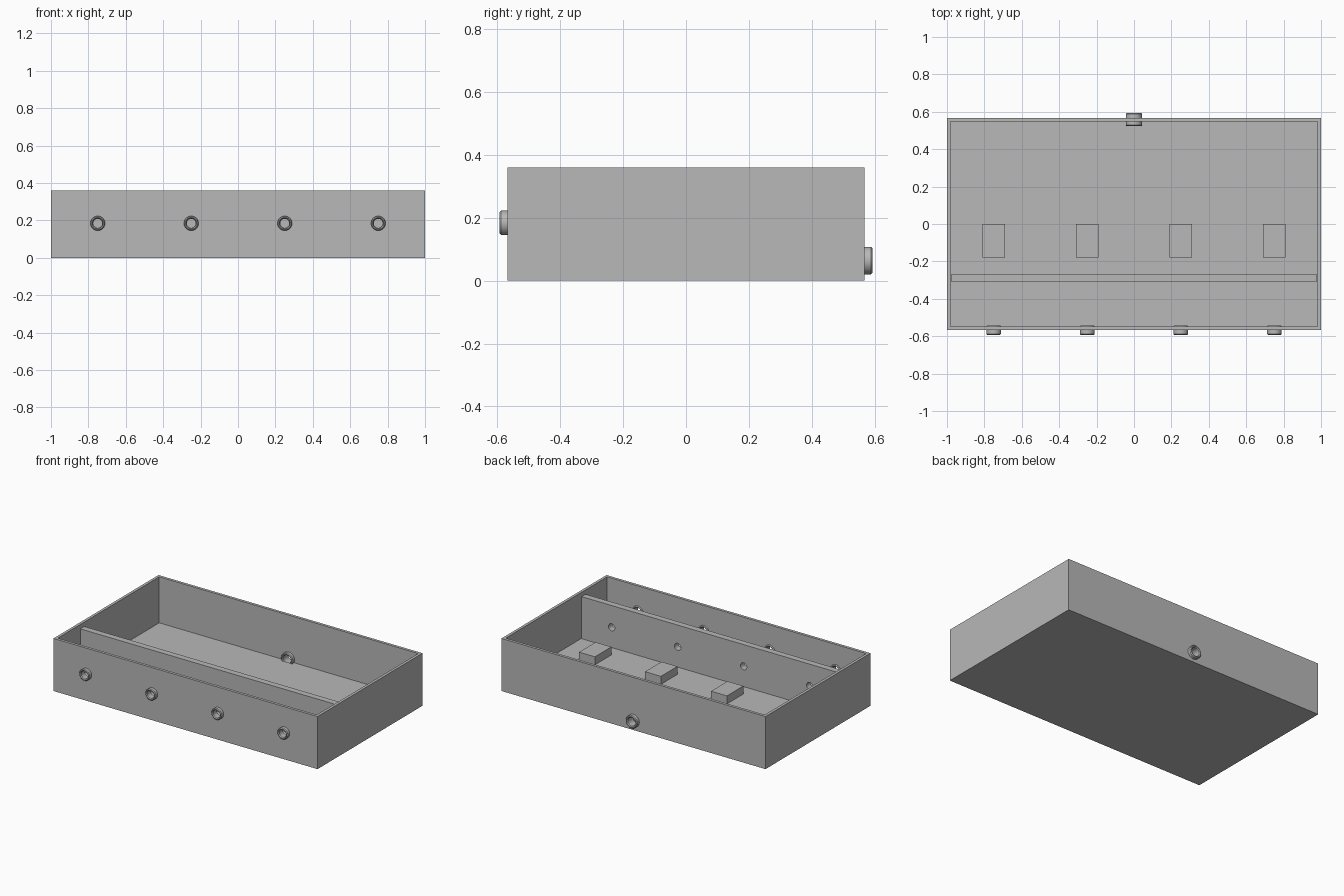
import bpy, bmesh, math
from mathutils import Matrix, Vector

cube = bpy.data.objects.get("Cube")
if cube:
    bpy.data.objects.remove(cube, do_unlink=True)

grey = bpy.data.materials.new("plain_grey")
grey.use_nodes = True
colour = (0.48, 0.48, 0.48, 1)
grey.diffuse_color = colour
grey.node_tree.nodes["Principled BSDF"].inputs["Base Color"].default_value = colour

HALF_X, HALF_Y, HEIGHT = 1.0, 0.568, 0.36
WALL, FLOOR = 0.027, 0.045
PORTS = (-0.75, -0.25, 0.25, 0.75)
PORT_Z, OUTLET_Z = 0.184, 0.064


def finish(name, bm):
    bmesh.ops.recalc_face_normals(bm, faces=bm.faces)
    mesh = bpy.data.meshes.new(name)
    bm.to_mesh(mesh)
    bm.free()
    mesh.materials.append(grey)
    obj = bpy.data.objects.new(name, mesh)
    bpy.context.collection.objects.link(obj)
    return obj


def activate(obj):
    bpy.ops.object.select_all(action='DESELECT')
    obj.select_set(True)
    bpy.context.view_layer.objects.active = obj


def box_mesh(x, y, z):
    """Box from (min, max) ranges."""
    bm = bmesh.new()
    bmesh.ops.create_cube(bm, size=1)
    for v in bm.verts:
        v.co = [r[0] if c < 0 else r[1] for c, r in zip(v.co, (x, y, z))]
    return bm


def bushing(name, x, z, y0, y1, outer, inner):
    """Hollow round collar along y, with softened rims."""
    b = 0.005
    profile = [(inner, y0 + b), (inner + b, y0), (outer - b, y0), (outer, y0 + b),
               (outer, y1 - b), (outer - b, y1), (inner + b, y1), (inner, y1 - b)]
    bm = bmesh.new()
    verts = [bm.verts.new((x + r, y, z)) for r, y in profile]
    edges = [bm.edges.new((verts[i - 1], verts[i])) for i in range(len(verts))]
    bmesh.ops.spin(bm, geom=verts + edges, cent=(x, 0, z), axis=(0, 1, 0),
                   angle=math.tau, steps=40, use_merge=True)
    bmesh.ops.remove_doubles(bm, verts=bm.verts, dist=0.0001)
    obj = finish(name, bm)
    activate(obj)
    bpy.ops.object.shade_smooth_by_angle(angle=math.radians(30))


def drill(obj, holes):
    """Cut round holes along y, each given as x, z, start, end, radius."""
    for x, z, y0, y1, radius in holes:
        bm = bmesh.new()
        place = Matrix.Translation((x, (y0 + y1) / 2, z)) @ Matrix.Rotation(math.pi / 2, 4, 'X')
        bmesh.ops.create_cone(bm, cap_ends=True, segments=32, radius1=radius,
                              radius2=radius, depth=y1 - y0, matrix=place)
        cutter = finish("hole_cutter", bm)
        cutter.hide_render = True
        activate(obj)
        mod = obj.modifiers.new("hole", 'BOOLEAN')
        mod.operation, mod.solver, mod.object = 'DIFFERENCE', 'EXACT', cutter
        bpy.ops.object.modifier_apply(modifier=mod.name)
        bpy.data.objects.remove(cutter, do_unlink=True)


# Open tray: inset the top, then sink it to the floor
bm = box_mesh((-HALF_X, HALF_X), (-HALF_Y, HALF_Y), (0, HEIGHT))
bm.normal_update()
top = max(bm.faces, key=lambda f: f.calc_center_median().z)
bmesh.ops.inset_region(bm, faces=[top], thickness=WALL)
well = bmesh.ops.extrude_face_region(bm, geom=[top])["geom"]
bmesh.ops.translate(bm, vec=Vector((0, 0, FLOOR - HEIGHT)),
                    verts=[v for v in well if isinstance(v, bmesh.types.BMVert)])
if top.is_valid:
    bmesh.ops.delete(bm, geom=[top], context='FACES_ONLY')
tray = finish("tray", bm)
drill(tray, [(x, PORT_Z, -0.6, -0.5, 0.031) for x in PORTS]
      + [(0, OUTLET_Z, 0.531, 0.62, 0.035)])

# Lengthwise partition behind the front wall, with a hole in line with each port
partition = finish("partition", box_mesh((-HALF_X + WALL - 0.004, HALF_X - WALL + 0.004),
                                         (-0.31, -0.267), (FLOOR - 0.004, 0.333)))
drill(partition, [(x, PORT_Z, -0.35, -0.22, 0.024) for x in PORTS])

# Ports through the front wall and a mounting block behind each one
for i, x in enumerate(PORTS, 1):
    bushing(f"front_port_{i}", x, PORT_Z, -0.593, -0.543, 0.039, 0.026)
    finish(f"mounting_block_{i}", box_mesh((x - 0.06, x + 0.06), (-0.178, 0.0),
                                           (FLOOR - 0.004, 0.1)))

# Outlet low in the back wall
bushing("back_outlet", 0, OUTLET_Z, 0.525, 0.593, 0.044, 0.029)
